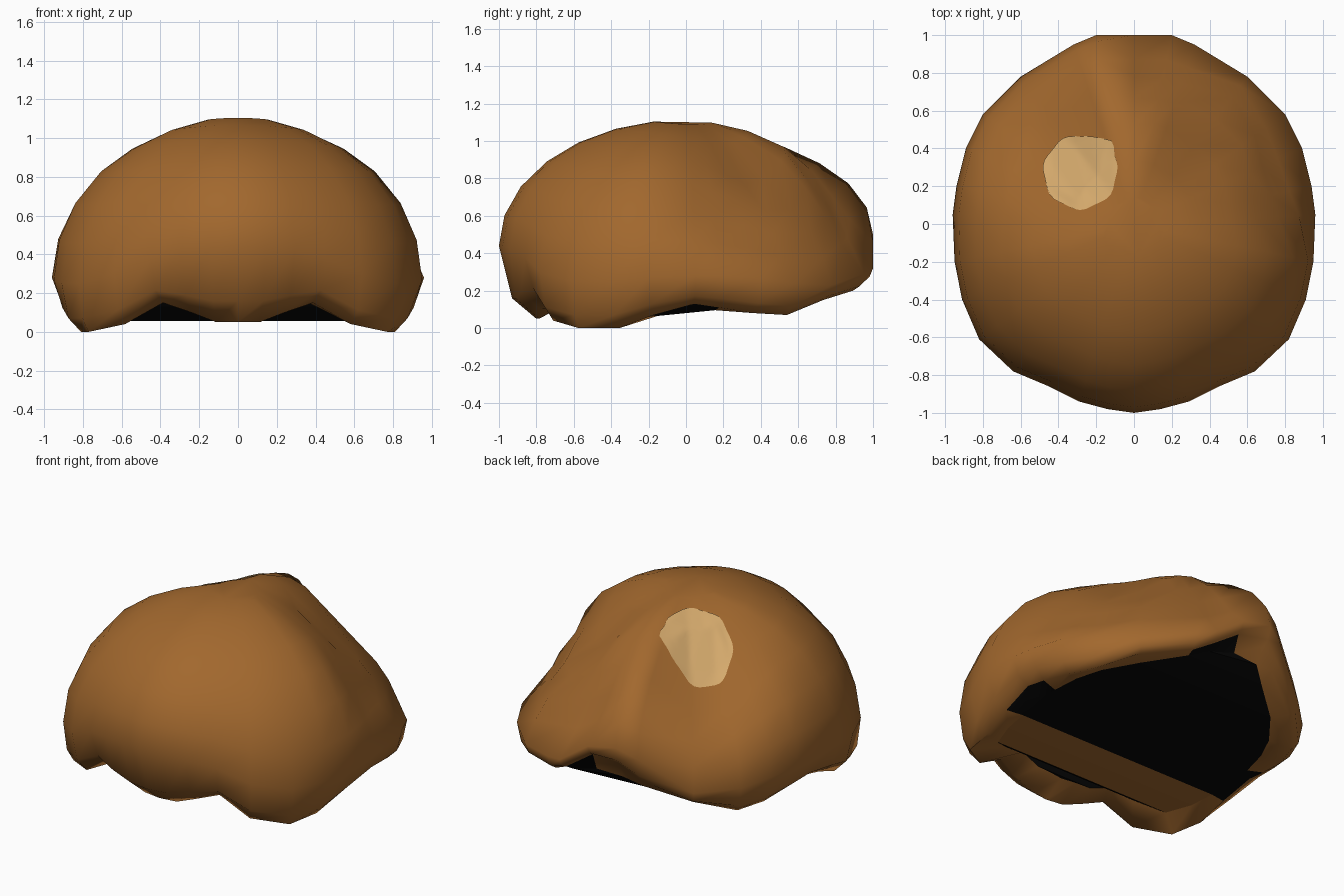
import bpy, bmesh, math
from mathutils import Vector
from mathutils.bvhtree import BVHTree

if "Cube" in bpy.data.objects:
    bpy.data.objects.remove(bpy.data.objects["Cube"])


def material(name, rgb):
    m = bpy.data.materials.new(name)
    m.diffuse_color = (*rgb, 1)
    m.use_nodes = True
    m.node_tree.nodes["Principled BSDF"].inputs["Base Color"].default_value = m.diffuse_color
    return m


BROWN = material("warm brown", (0.36, 0.138, 0.027))
PALE = material("pale tan", (0.68, 0.41, 0.155))
BLACK = material("black", (0.002, 0.002, 0.002))

# Half outline, front to back: x, y, widest height, rim height, rim scale, lip scale
HALF = [
    (0.00, -1.00, 0.44, 0.05, 0.80, 0.66),
    (0.14, -0.98, 0.44, 0.05, 0.80, 0.66),
    (0.29, -0.94, 0.42, 0.10, 0.83, 0.68),
    (0.45, -0.86, 0.38, 0.15, 0.86, 0.72),
    (0.64, -0.78, 0.30, 0.04, 0.91, 0.75),
    (0.82, -0.61, 0.25, 0.00, 0.94, 0.78),
    (0.91, -0.40, 0.25, 0.00, 0.89, 0.77),
    (0.95, -0.20, 0.27, 0.07, 0.87, 0.76),
    (0.96, 0.05, 0.28, 0.13, 0.88, 0.77),
    (0.94, 0.20, 0.28, 0.11, 0.89, 0.78),
    (0.89, 0.40, 0.27, 0.08, 0.91, 0.79),
    (0.80, 0.58, 0.24, 0.07, 0.93, 0.80),
    (0.60, 0.78, 0.23, 0.15, 0.94, 0.83),
    (0.32, 0.95, 0.44, 0.28, 0.94, 0.87),
    (0.20, 1.00, 0.50, 0.38, 0.95, 0.90),
    (0.00, 1.00, 0.46, 0.39, 0.95, 0.91),
]
TOP = 1.115
# Full loop: right half front to back, then the mirrored left half
LOOP = HALF + [(-p[0], *p[1:]) for p in HALF[-2:0:-1]]
# The right rear hangs lower than the left
for k, ze, zb in ((13, 0.29, 0.2), (14, 0.32, 0.26)):
    LOOP[k] = (*LOOP[k][:2], ze, zb, *LOOP[k][4:])
N = len(LOOP)
H = len(HALF)


def lip_point(p):
    x, y, ze, zb, sr, sl = p
    z = max(0.08 + 0.1 * y * sl, 0.055)
    if y < -0.7:
        z = max(zb + 0.02, 0.13)
    elif y > 0.7:
        z = 0.145 + 0.33 * max(0, y * sl - 0.64)
        z = min(z + 0.4 * max(0, zb - 0.27), max(zb, 0.16))
    return Vector((x * sl, y * sl, z))


def lerp(table, s):
    for (a, u), (b, w) in zip(table, table[1:]):
        if s <= b:
            return u + (w - u) * (s - a) / (b - a)
    return table[-1][1]


# Slope of the flattened right rear: distance along the diagonal, height limit
SIDE = ((0, 1.25), (0.32, 1.185), (0.56, 0.873), (0.83, 0.503), (0.97, 0.25))
REAR = ((0, 1.22), (0.21, 1.204), (0.42, 1.134), (0.69, 0.79), (0.92, 0.44), (0.98, 0.2))


def dome_point(p, deg):
    x, y, ze = p[:3]
    a = math.radians(deg)
    s = math.cos(a) ** (1.13 if y > 0 else 1.0)
    v = Vector((x * s, y * s, ze + (TOP - ze) * math.sin(a)))
    if deg == 0:
        return v
    # Broad hollows either side of the rear ridge
    g = math.exp(-((abs(v.x) - 0.48) / 0.29) ** 2 - ((v.y - 0.44) / 0.35) ** 2)
    v.z -= 0.22 * g * min(1, (v.z - ze) / 0.3)
    # Flatten the right rear quarter
    c = Vector((0, 0, 0.25))
    if x > -0.05 and y > 0:
        for _ in range(30):
            d, n = (v.x + v.y) / math.sqrt(2), (v.y - v.x) / math.sqrt(2)
            if v.z <= lerp(SIDE, d) + 0.465 * n and v.z <= lerp(REAR, d) - 0.465 * n:
                break
            v = c + (v - c) * 0.99
    return v


def low_point(p, t):
    x, y, ze, zb, sr, sl = p
    a = t * math.pi / 2
    s = sr + (1 - sr) * math.cos(a)
    return Vector((x * s, y * s, ze + (zb - ze) * math.sin(a) ** 1.2))


def finish(bm, name, mats, smooth=None):
    me = bpy.data.meshes.new(name)
    bm.to_mesh(me)
    bm.free()
    ob = bpy.data.objects.new(name, me)
    bpy.context.collection.objects.link(ob)
    for m in mats:
        me.materials.append(m)
    if smooth:
        bpy.ops.object.select_all(action='DESELECT')
        ob.select_set(True)
        bpy.context.view_layer.objects.active = ob
        bpy.ops.object.shade_smooth_by_angle(angle=math.radians(smooth))
    return ob


# Shell: lip, rim, lower curve and dome rings
rings = [[lip_point(p) for p in LOOP]]
rings += [[low_point(p, t) for p in LOOP] for t in (1, 0.55)]
rings += [[dome_point(p, d) for p in LOOP] for d in (0, 14, 28, 42, 55, 68, 80)]
bm = bmesh.new()
vr = [[bm.verts.new(c) for c in r] for r in rings]
for k, (a, b) in enumerate(zip(vr, vr[1:])):
    for i in range(N):
        j = (i + 1) % N
        f = bm.faces.new((a[i], a[j], b[j], b[i]))
        # Dark openings in the lip at the side notches and right rear
        c = f.calc_center_median()
        if k == 0 and (-0.1 < c.y < 0.12 or (c.y > 0.8 and c.x > 0)):
            f.material_index = 1
bm.faces.new(vr[-1])
bm.normal_update()
tree = BVHTree.FromBMesh(bm)
finish(bm, "shell", [BROWN, BLACK], 65)

# Underside: strips across from right lip to left lip, with a brown band behind the fringe
bm = bmesh.new()
right = [bm.verts.new(c) for c in rings[0][:H]]
left = [right[0]] + [bm.verts.new(rings[0][N - i]) for i in range(1, H - 1)] + [right[-1]]
for i in range(H - 1):
    ring = []
    for v in (left[i], left[i + 1], right[i + 1], right[i]):
        if v not in ring:
            ring.append(v)
    f = bm.faces.new(ring)
    f.material_index = 0 if i in (5, 6) else 1
bm.normal_update()
finish(bm, "underside", [BROWN, BLACK])

# Pale patch: thin irregular plate laid on the rear left of the dome
bm = bmesh.new()


def on_shell(x, y):
    hit = tree.ray_cast(Vector((x, y, 3)), Vector((0, 0, -1)))
    return bm.verts.new(hit[0] + Vector((0, 0, 0.008)))


SEG = 40
cx, cy = -0.285, 0.275
prev = [on_shell(cx, cy)] * SEG
for k in range(1, 13):
    cur = []
    for i in range(SEG):
        a = 2 * math.pi * i / SEG
        r = 0.195 + 0.006 * math.sin(7 * a)
        r += 0.045 * math.exp(-((a - 0.75) / 0.22) ** 2)
        r *= k / 12
        cur.append(on_shell(cx + r * math.cos(a), cy + r * math.sin(a)))
    for i in range(SEG):
        j = (i + 1) % SEG
        if k == 1:
            bm.faces.new((prev[0], cur[i], cur[j]))
        else:
            bm.faces.new((prev[i], cur[i], cur[j], prev[j]))
    prev = cur
bm.normal_update()
finish(bm, "pale_patch", [PALE], 65)
